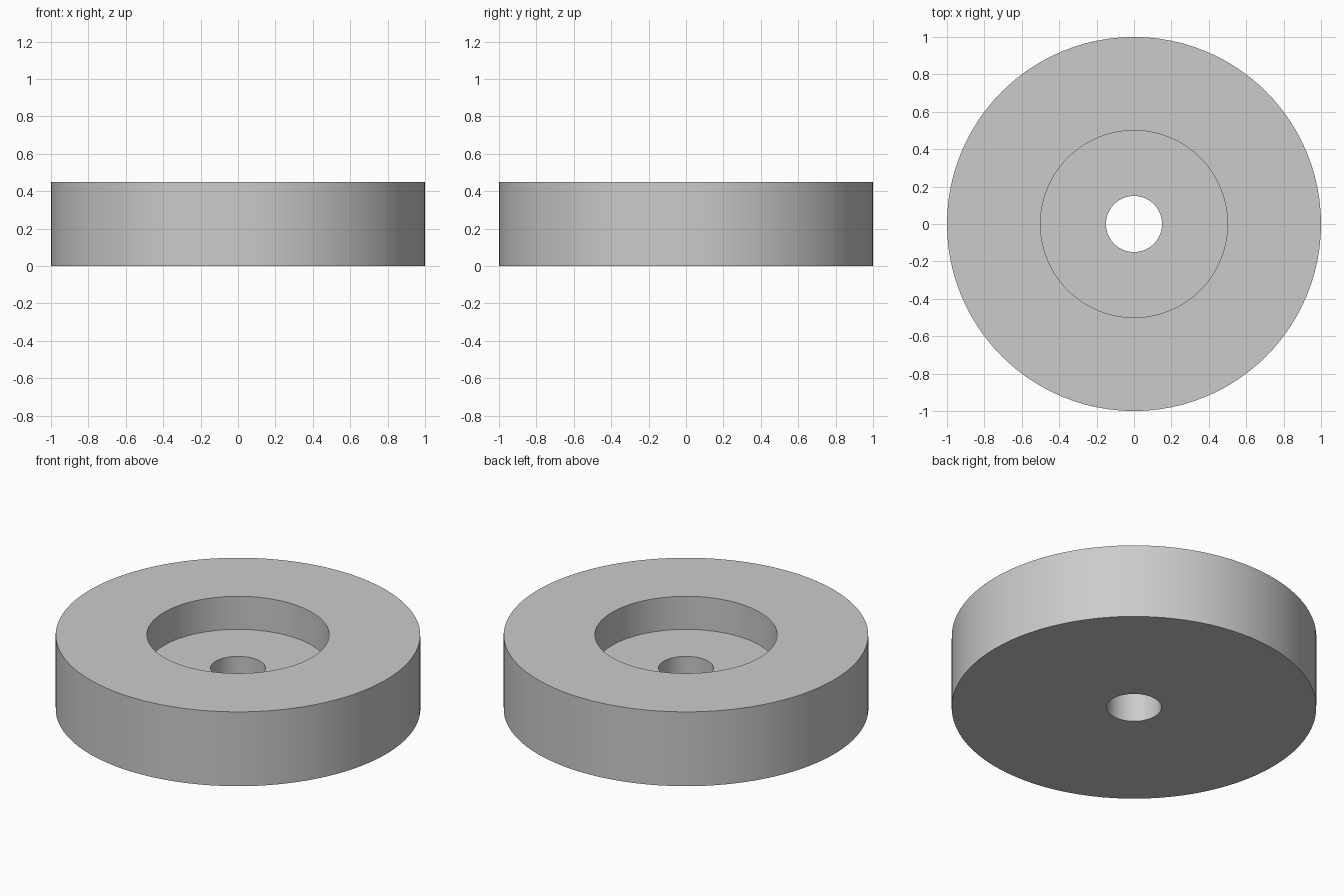
import bpy
import bmesh
import math

cube = bpy.data.objects.get("Cube")
if cube:
    bpy.data.objects.remove(cube, do_unlink=True)

SEGMENTS = 96
OUTER, RECESS, BORE = 1.0, 0.5, 0.15
HEIGHT, FLOOR = 0.45, 0.25

# Plain grey finish
grey = bpy.data.materials.new("plain_grey")
grey.use_nodes = True
colour = (0.6, 0.6, 0.6, 1.0)
grey.diffuse_color = colour
grey.node_tree.nodes["Principled BSDF"].inputs["Base Color"].default_value = colour

# Closed cross-section: base, outer wall, top, recess wall, recess floor, bore
profile = [(BORE, 0), (OUTER, 0), (OUTER, HEIGHT),
           (RECESS, HEIGHT), (RECESS, FLOOR), (BORE, FLOOR)]

# Turn the cross-section into rings and bridge neighbouring rings
bm = bmesh.new()
rings = []
for radius, z in profile:
    ring = []
    for i in range(SEGMENTS):
        a = math.tau * i / SEGMENTS
        ring.append(bm.verts.new((radius * math.cos(a), radius * math.sin(a), z)))
    rings.append(ring)
for k, lower in enumerate(rings):
    upper = rings[(k + 1) % len(rings)]
    for i in range(SEGMENTS):
        j = (i + 1) % SEGMENTS
        bm.faces.new((lower[i], lower[j], upper[j], upper[i]))
bmesh.ops.recalc_face_normals(bm, faces=bm.faces)

mesh = bpy.data.meshes.new("recessed_disc")
bm.to_mesh(mesh)
bm.free()
mesh.materials.append(grey)
disc = bpy.data.objects.new("recessed_disc", mesh)
bpy.context.collection.objects.link(disc)

# Smooth walls with crisp rims
bpy.ops.object.select_all(action="DESELECT")
disc.select_set(True)
bpy.context.view_layer.objects.active = disc
bpy.ops.object.shade_smooth_by_angle(angle=math.radians(30))
